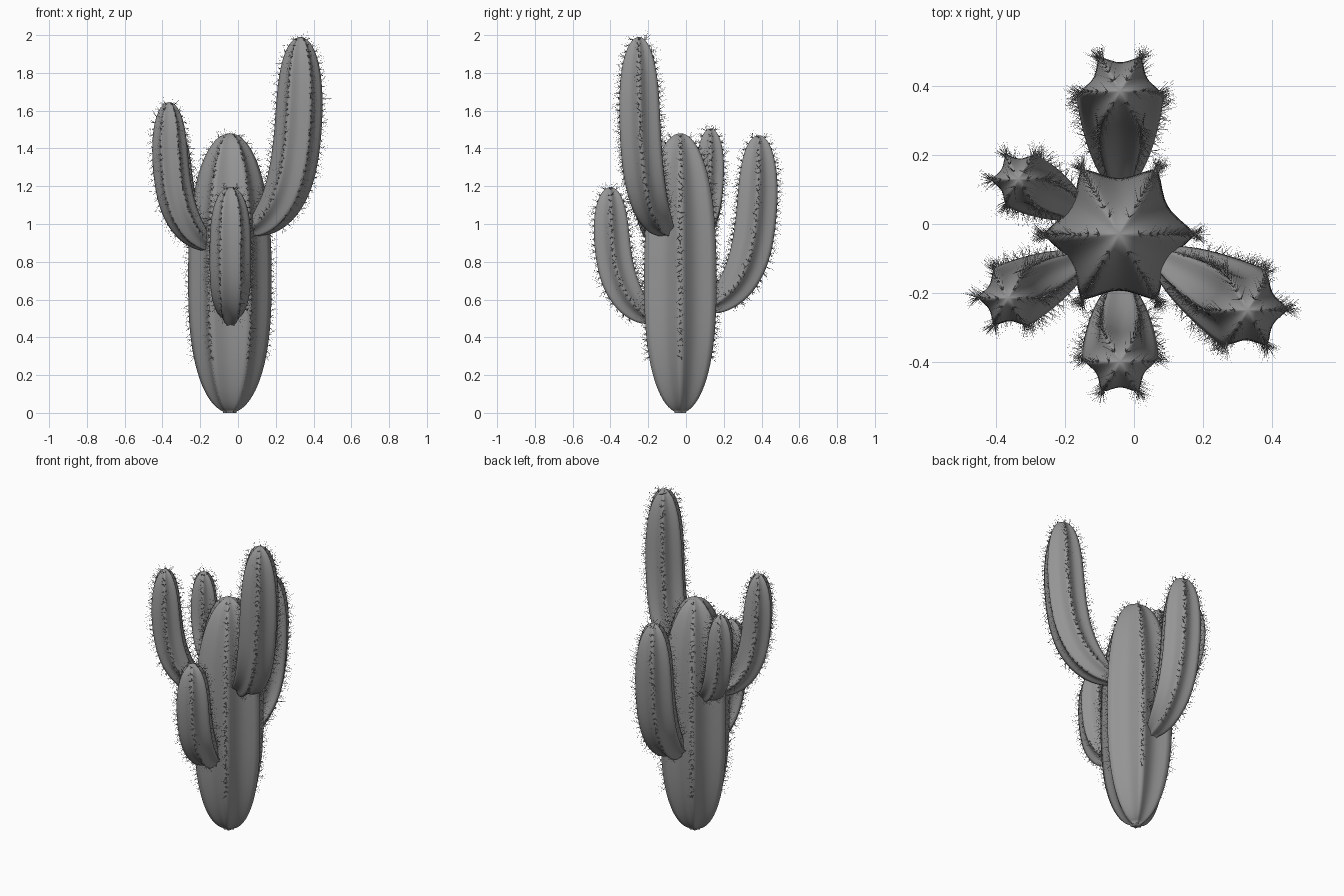
import bpy, bmesh, math, random
from mathutils import Vector
from mathutils.geometry import interpolate_bezier

random.seed(4)
cube = bpy.data.objects.get("Cube")
if cube:
    bpy.data.objects.remove(cube, do_unlink=True)

RIBS = 6
SIDES = 48
RINGS = 44
UP = Vector((0, 0, 1))


def material(name, grey):
    m = bpy.data.materials.new(name)
    m.use_nodes = True
    colour = (grey, grey, grey, 1)
    m.diffuse_color = colour
    bsdf = m.node_tree.nodes["Principled BSDF"]
    bsdf.inputs["Base Color"].default_value = colour
    bsdf.inputs["Roughness"].default_value = 0.8
    return m


# Skin and spines share one colour
grey = material("cactus grey", 0.3)


class Stem:
    """A bent, ribbed column that swells in the middle and rounds off at the tip."""

    def __init__(self, handles, radius, middle, power, start):
        self.pts = interpolate_bezier(*[Vector(h) for h in handles], 300)
        self.radius, self.middle, self.power, self.start = radius, middle, power, start
        self.dist = [0.0]
        for a, b in zip(self.pts, self.pts[1:]):
            self.dist.append(self.dist[-1] + (b - a).length)
        self.length = self.dist[-1]

    def size(self, s):
        if s >= self.middle:
            x, p = (s - self.middle) / (1 - self.middle), self.power
            low = 0
        else:
            x, p = (self.middle - s) / self.middle, 2.5
            low = self.start
        return self.radius * max(low, math.sqrt(max(0, 1 - min(x, 1) ** p)))

    def frame(self, s):
        d = s * self.length
        i = 0
        while i < len(self.dist) - 2 and self.dist[i + 1] < d:
            i += 1
        a, b = self.pts[i], self.pts[i + 1]
        f = (d - self.dist[i]) / (self.dist[i + 1] - self.dist[i])
        tangent = (b - a).normalized()
        return a.lerp(b, f), tangent, UP.rotation_difference(tangent)


def add_object(name, bm):
    mesh = bpy.data.meshes.new(name)
    bm.to_mesh(mesh)
    bm.free()
    mesh.materials.append(grey)
    obj = bpy.data.objects.new(name, mesh)
    bpy.context.collection.objects.link(obj)


def build_skin(name, stem):
    bm = bmesh.new()
    rings = []
    for i in range(RINGS + 1):
        s = (1 - math.cos(math.pi * i / RINGS)) / 2
        centre, _, turn = stem.frame(s)
        ring = []
        for k in range(SIDES):
            a = math.tau * k / SIDES
            # crisp ridges with soft hollows between them
            ridge = (1 - abs(math.sin(a * RIBS / 2))) ** 1.1
            r = stem.size(s) * (0.74 + 0.26 * ridge)
            ring.append(bm.verts.new(centre + turn @ Vector((r * math.cos(a), r * math.sin(a), 0))))
        rings.append(ring)
    for lower, upper in zip(rings, rings[1:]):
        for k in range(SIDES):
            n = (k + 1) % SIDES
            bm.faces.new((lower[k], lower[n], upper[n], upper[k]))
    bm.faces.new(rings[0][::-1])
    bmesh.ops.remove_doubles(bm, verts=bm.verts, dist=1e-5)
    for f in bm.faces:
        f.smooth = True
    add_object(name, bm)


def add_spine(bm, root, direction, length):
    side = direction.orthogonal().normalized() * 0.0008
    other = direction.cross(side)
    tip = bm.verts.new(root + direction * length)
    base = [bm.verts.new(root + side * math.cos(a) + other * math.sin(a))
            for a in (0, math.tau / 3, 2 * math.tau / 3)]
    for k in range(3):
        bm.faces.new((base[k], base[(k + 1) % 3], tip))


def build_spines(name, stem, first):
    bm = bmesh.new()
    e = 0.004
    count = int(stem.length * (1 - first) / 0.03)
    for rib in range(RIBS):
        a = math.tau * rib / RIBS
        for j in range(count):
            s = first + (0.985 - first) * j / (count - 1)
            centre, tangent, turn = stem.frame(s)
            out = turn @ Vector((math.cos(a), math.sin(a), 0))
            slope = (stem.size(s + e) - stem.size(s - e)) / (2 * e * stem.length)
            normal = (out - tangent * slope).normalized()
            across = normal.cross(tangent).normalized()
            along = across.cross(normal)
            root = centre + out * (stem.size(s) - 0.002)
            for _ in range(6):
                d = normal + across * random.uniform(-1.1, 1.1) + along * random.uniform(-0.9, 0.9)
                add_spine(bm, root, d.normalized(), random.uniform(0.02, 0.058))
    add_object(name, bm)


def arm(base, tip, bend, radius):
    """Climbs out of the trunk at base, then turns upright below the tip."""
    b, t = Vector(base), Vector(tip)
    shoulder = Vector((t.x, t.y, b.z + 0.13)).lerp(b, 0.1)
    elbow = Vector((t.x, t.y, b.z + bend))
    return Stem((b, shoulder, elbow, t), radius, 0.5, 3.4, 0.36)


# Trunk and its five arms
trunk = Stem([(-0.043, -0.03, z) for z in (0, 0.49, 0.98, 1.48)], 0.221, 0.47, 2.6, 0.16)
stems = {
    "trunk": (trunk, 0.2),
    "tall_left_arm": (arm((0.06, -0.09, 0.96), (0.33, -0.25, 1.99), 0.38, 0.125), 0.13),
    "back_arm": (arm((-0.04, 0.1, 0.55), (-0.04, 0.385, 1.47), 0.36, 0.124), 0.13),
    "front_arm": (arm((-0.04, -0.17, 0.49), (-0.04, -0.4, 1.195), 0.31, 0.11), 0.13),
    "right_front_arm": (arm((-0.14, -0.1, 0.875), (-0.365, -0.215, 1.645), 0.32, 0.096), 0.13),
    "right_back_arm": (arm((-0.15, 0.035, 0.9), (-0.335, 0.13, 1.505), 0.27, 0.086), 0.13),
}
for name, (stem, first) in stems.items():
    build_skin(name, stem)
    build_spines(name + "_spines", stem, first)
